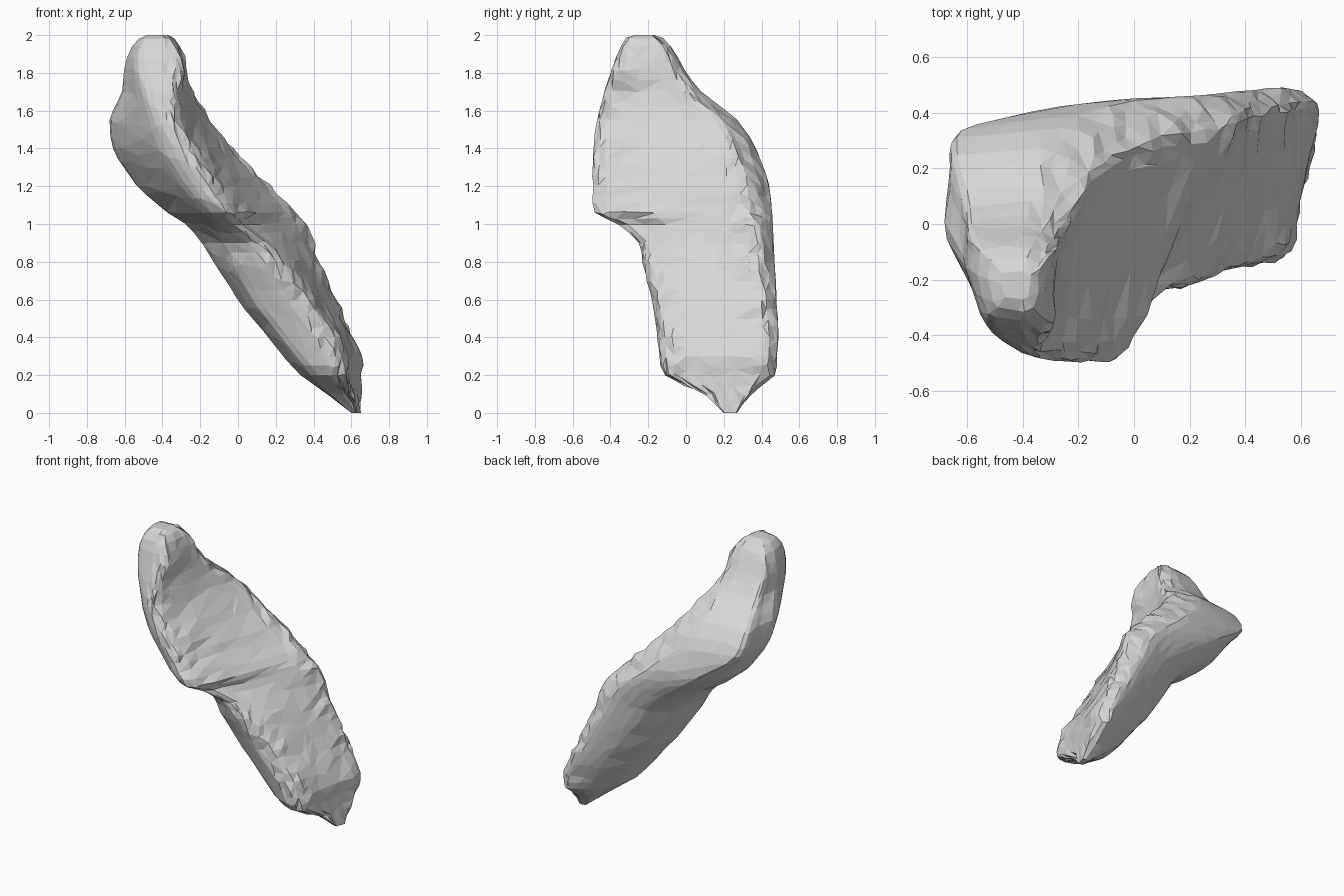
import bpy, bmesh, random
from mathutils import Vector

if "Cube" in bpy.data.objects:
    bpy.data.objects.remove(bpy.data.objects["Cube"])

random.seed(4)

# Horizontal sections: z, front y, back y, x of: left bulge, front-left, front-right, back-right, back-left
SECTIONS = [
    (0.00, .20, .27, .60, .60, .63, .65, .60),
    (0.10, .10, .34, .47, .49, .60, .65, .52),
    (0.20, -.11, .47, .33, .39, .57, .65, .49),
    (0.30, -.14, .48, .24, .31, .56, .66, .43),
    (0.40, -.15, .49, .16, .23, .52, .61, .37),
    (0.60, -.18, .48, .00, .08, .38, .52, .23),
    (0.80, -.23, .47, -.13, -.03, .25, .43, .09),
    (0.90, -.25, .465, -.19, -.07, .15, .40, .02),
    (1.00, -.36, .46, -.28, -.14, .02, .36, -.08),
    (1.06, -.48, .455, -.37, -.18, .00, .30, -.16),
    (1.20, -.49, .44, -.53, -.30, -.10, .16, -.36),
    (1.40, -.49, .37, -.65, -.42, -.22, -.03, -.62),
    (1.55, -.47, .27, -.67, -.47, -.30, -.15, -.63),
    (1.70, -.43, .08, -.61, -.51, -.32, -.24, -.59),
    (1.82, -.39, -.01, -.60, -.53, -.30, -.28, -.58),
    (1.94, -.345, -.08, -.56, -.52, -.33, -.31, -.54),
    (2.00, -.27, -.17, -.48, -.46, -.38, -.37, -.47),
]
PER_SEG = 4


def outline(s):
    """Smooth closed outline of one section; rim corners stay fairly tight."""
    z, y0, y1, xl, fl, fr, xr, bl = s
    w = y1 - y0
    upper = min(1, max(0, (z - .85) / .25))
    ya, yb = y0 + .07 * w, y1 - .12 * w
    ym = min(max(.1, y0 + .4 * w), y0 + .65 * w)     # middle of the broken face
    xm = fr + (xr - fr) * (ym - ya) / (yb - ya)
    yl = y0 + (.34 + .22 * upper) * w                # middle of the left bulge
    y6 = y1 - (.10 - .06 * upper) * w
    c = [(fl, y0 + .08 * w), (fl + (fr - fl) * .6, y0), (fr, ya), (xm, ym), (xr, yb),
         (xr - .35 * (xr - bl), y1), (bl, y6),
         (xl + .22 * (bl - xl), yl + .6 * (y6 - yl)), (xl, yl)]
    c = [Vector((x, y, z)) for x, y in c]
    n, pts = len(c), []
    for i in range(n):
        a, b, d, e = c[i - 1], c[i], c[(i + 1) % n], c[(i + 2) % n]
        ta, tb = (d - a) * .3, (e - b) * .3
        for k in range(PER_SEG):
            t = k / PER_SEG
            pts.append(b * (2*t**3 - 3*t*t + 1) + ta * (t**3 - 2*t*t + t)
                       + d * (3*t*t - 2*t**3) + tb * (t**3 - t*t))
    return pts


# Subdivide the sections along the height with a smooth curve
levels = []
for i in range(len(SECTIONS) - 1):
    a, b = SECTIONS[i], SECTIONS[i + 1]
    before, after = SECTIONS[max(i - 1, 0)], SECTIONS[min(i + 2, len(SECTIONS) - 1)]
    h = b[0] - a[0]
    steps = max(2, round(h / .05))
    for k in range(steps):
        t = k / steps
        row = [a[0] + h * t]
        for c in range(1, 8):
            ma = (b[c] - before[c]) / (b[0] - before[0]) * h * .8
            mb = (after[c] - a[c]) / (after[0] - a[0]) * h * .8
            row.append(a[c] * (2*t**3 - 3*t*t + 1) + ma * (t**3 - 2*t*t + t)
                       + b[c] * (3*t*t - 2*t**3) + mb * (t**3 - t*t))
        levels.append(row)
# Rounded crown
levels[-1][0] = 1.98
levels.append(SECTIONS[-1])

# Rock slab: loft with chipped rims beside the broken right face
bm = bmesh.new()
rings = []
for j, s in enumerate(levels):
    ring = []
    for i, p in enumerate(outline(s)):
        seg = i / PER_SEG
        amount = 0.002
        if 1.25 <= seg <= 2.25 or 3.75 <= seg <= 4.75:
            amount = 0.013
        elif 2.25 < seg < 3.75:
            amount = 0.004
        if 0 < j < len(levels) - 1:
            p = p + Vector((random.uniform(-1, 1), random.uniform(-.6, .6),
                            random.uniform(-.7, .7))) * amount
        ring.append(bm.verts.new(p))
    rings.append(ring)
n = len(rings[0])
for r, q in zip(rings, rings[1:]):
    for i in range(n):
        bm.faces.new((r[i], r[(i + 1) % n], q[(i + 1) % n], q[i]))
bm.faces.new(rings[0][::-1])
bm.faces.new(rings[-1])
bmesh.ops.triangulate(bm, faces=bm.faces[:])
bmesh.ops.recalc_face_normals(bm, faces=bm.faces[:])

mesh = bpy.data.meshes.new("rock_slab")
bm.to_mesh(mesh)
bm.free()
slab = bpy.data.objects.new("rock_slab", mesh)
bpy.context.collection.objects.link(slab)

# Larger uneven facets
dec = slab.modifiers.new("facets", 'DECIMATE')
dec.ratio = 0.5

grey = bpy.data.materials.new("stone_grey")
grey.diffuse_color = (0.68, 0.68, 0.68, 1)
grey.use_nodes = True
grey.node_tree.nodes["Principled BSDF"].inputs["Base Color"].default_value = grey.diffuse_color
mesh.materials.append(grey)
